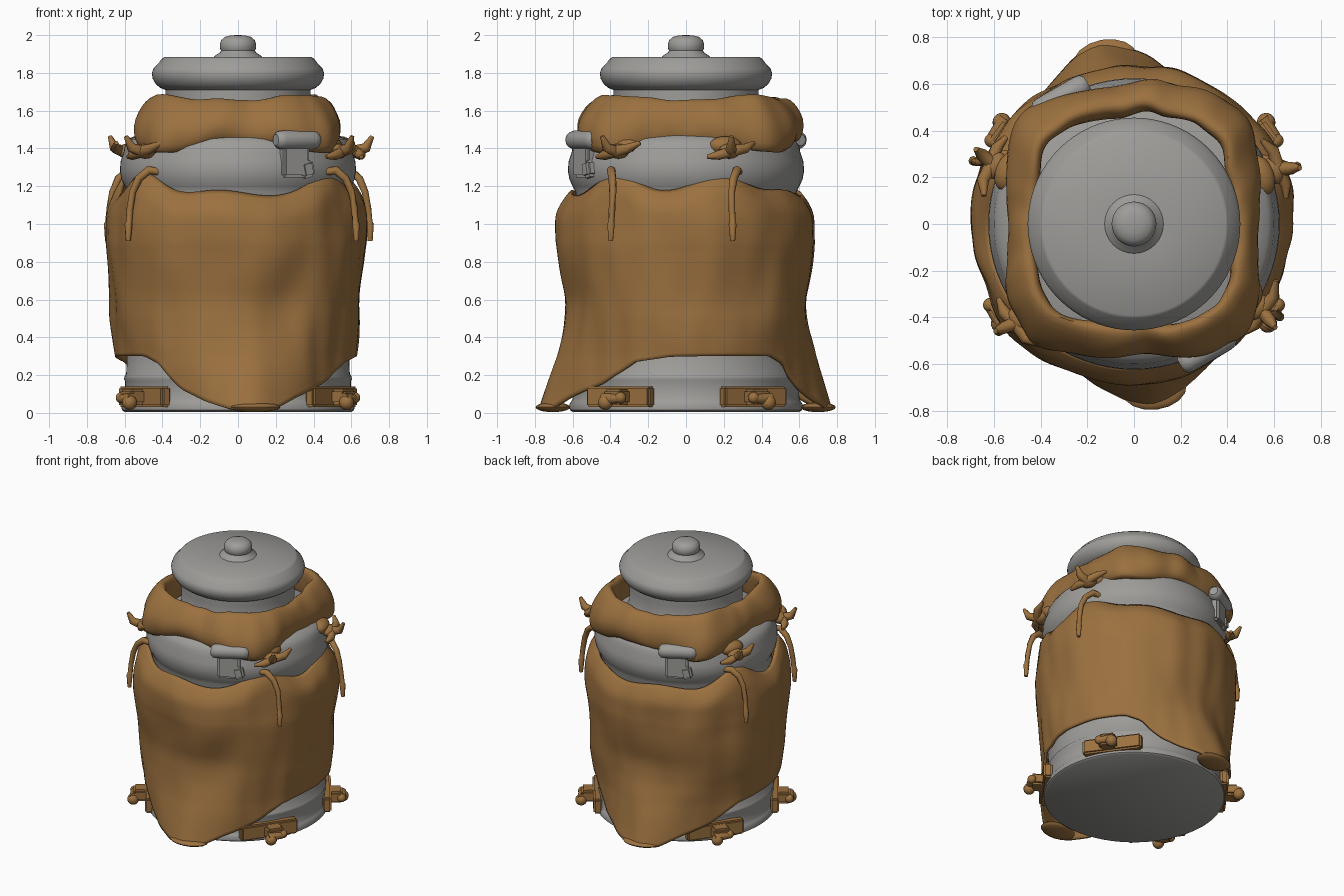
import bpy, bmesh, math
from math import sin, cos, pi, radians, exp
from mathutils import Vector, Matrix, noise

if "Cube" in bpy.data.objects:
    bpy.data.objects.remove(bpy.data.objects["Cube"])


def material(name, rgb):
    m = bpy.data.materials.new(name)
    m.diffuse_color = (*rgb, 1)
    m.use_nodes = True
    m.node_tree.nodes["Principled BSDF"].inputs["Base Color"].default_value = m.diffuse_color
    return m


GRAY = material("gray metal", (0.34, 0.335, 0.32))
BROWN = material("brown cloth", (0.33, 0.165, 0.05))


def finish(name, bm, mat, angle=40):
    bmesh.ops.recalc_face_normals(bm, faces=bm.faces[:])
    me = bpy.data.meshes.new(name)
    bm.to_mesh(me)
    bm.free()
    me.materials.append(mat)
    for p in me.polygons:
        p.use_smooth = True
    me.set_sharp_from_angle(angle=radians(angle))
    ob = bpy.data.objects.new(name, me)
    bpy.context.collection.objects.link(ob)
    return ob


def loft(bm, rings, wrap=False, caps=False):
    """Skin a list of closed point rings."""
    vs = [[bm.verts.new(p) for p in r] for r in rings]
    n = len(vs[0])
    for i in range(len(vs) - (0 if wrap else 1)):
        a, b = vs[i], vs[(i + 1) % len(vs)]
        for j in range(n):
            k = (j + 1) % n
            bm.faces.new((a[j], a[k], b[k], b[j]))
    if caps:
        bm.faces.new(vs[0])
        bm.faces.new(vs[-1])


def lathe(name, profile, mat, n=72):
    bm = bmesh.new()
    loft(bm, [[(r * cos(2 * pi * j / n), r * sin(2 * pi * j / n), z) for j in range(n)]
              for r, z in profile], caps=True)
    return finish(name, bm, mat)


def tube(bm, pts, radii, n=8):
    pts = [Vector(p) for p in pts]
    rings = []
    for i, p in enumerate(pts):
        d = (pts[min(i + 1, len(pts) - 1)] - pts[max(i - 1, 0)]).normalized()
        q = Vector((0, 0, 1)).rotation_difference(d)
        rings.append([p + q @ Vector((radii[i] * cos(2 * pi * j / n),
                                      radii[i] * sin(2 * pi * j / n), 0)) for j in range(n)])
    loft(bm, rings, caps=True)


def box(bm, mat, loc, size, bevel=0.015):
    g = bmesh.ops.create_cube(bm, size=1, matrix=mat @ Matrix.Translation(loc) @ Matrix.Diagonal((*size, 1)))
    edges = list({e for v in g["verts"] for e in v.link_edges})
    bmesh.ops.bevel(bm, geom=edges, offset=bevel, segments=2, affect='EDGES')


def ball(bm, mat, loc, size):
    bmesh.ops.create_uvsphere(bm, u_segments=16, v_segments=10, radius=1,
                              matrix=mat @ Matrix.Translation(loc) @ Matrix.Diagonal((*size, 1)))


def frame(deg, r, z):
    """Local x runs along the tangent, local y points outward."""
    return Matrix.Rotation(radians(deg - 90), 4, 'Z') @ Matrix.Translation((0, r, z))


def interp(table, x):
    for (a, u), (b, v) in zip(table, table[1:]):
        if x <= b:
            return u + (v - u) * max(0, (x - a) / (b - a))
    return table[-1][1]


def turn(a, deg):
    """Signed angle in degrees from deg to direction a (radians)."""
    return (math.degrees(a) - deg + 180) % 360 - 180


def apart(a, deg):
    return abs(turn(a, deg))


# Metal can, lid and knob
lathe("can_body", [(0.60, 0.005), (0.615, 0.015), (0.618, 0.045), (0.608, 0.06), (0.60, 0.075),
                   (0.597, 0.165), (0.603, 0.18), (0.601, 0.195), (0.592, 0.205), (0.587, 0.35),
                   (0.585, 1.17), (0.60, 1.2), (0.617, 1.235), (0.625, 1.28), (0.622, 1.33),
                   (0.605, 1.38), (0.60, 1.41), (0.575, 1.45), (0.50, 1.48), (0.40, 1.50),
                   (0.385, 1.52), (0.385, 1.67)], GRAY)
lathe("lid", [(0.37, 1.655), (0.385, 1.665), (0.385, 1.71), (0.41, 1.72), (0.435, 1.74),
              (0.452, 1.77), (0.456, 1.80), (0.447, 1.825), (0.42, 1.852), (0.405, 1.873),
              (0.392, 1.883), (0.10, 1.885)], GRAY)
lathe("lid_knob", [(0.13, 1.88), (0.12, 1.893), (0.095, 1.908), (0.09, 1.918), (0.095, 1.93),
                   (0.096, 1.95), (0.09, 1.972), (0.07, 1.99), (0.04, 1.998), (0.01, 2.0)], GRAY, 32)

# Cloth sack with wavy top edge and two tails drawn to the ground
TIES = (-34, 21, 157, 220)
TAILS = (-83, 100)
SACK_R = [(0, 0.625), (0.3, 0.64), (0.5, 0.665), (0.7, 0.678), (0.9, 0.688), (1.05, 0.682), (1.15, 0.67), (1.3, 0.655)]
HEM_CCW = [(9, 0.02), (20, 0.08), (39, 0.155), (48, 0.21), (58, 0.27), (75, 0.295), (95, 0.30)]
HEM_CW = [(9, 0.02), (20, 0.06), (33, 0.125), (40, 0.19), (46, 0.26), (56, 0.30), (95, 0.30)]


def sack_top(a):
    return 1.165 + 0.1 * sum(exp(-(apart(a, t) / 17) ** 2) for t in TIES) + 0.015 * sin(7 * a + 1)


def sack_point(a, t):
    s = min((turn(a, k) for k in TAILS), key=abs)
    d = abs(s)
    blend = max(0, min(1, (d - 70) / 20))
    low = interp(HEM_CCW if s > 0 else HEM_CW, d) * (1 - blend) + 0.30 * blend
    z = low + (sack_top(a) - low) * t
    r = interp(SACK_R, z)
    r += 0.165 * exp(-(d / 25) ** 1.7) * max(0, 1 - z / 0.62) ** 1.35
    r -= 0.045 * exp(-(d / 40) ** 2) * exp(-((z - 0.52) / 0.22) ** 2)
    r += 0.03 * noise.noise((2.2 * cos(a), 2.2 * sin(a), 2.4 * z)) * min(1, 4 * t * (1 - t) + 0.2)
    r += 0.012 * noise.noise((5 * cos(a) + 9, 5 * sin(a), 2.5 * z))
    s = max(0, (t - 0.86) / 0.14)
    r += (0.612 - r) * s ** 2.4
    return (r * cos(a) - 0.012, r * sin(a), z)


bm = bmesh.new()
N, M = 144, 48
loft(bm, [[sack_point(2 * pi * j / N, i / M) for j in range(N)] for i in range(M + 1)])
sack = finish("cloth_sack", bm, BROWN, 70)
mod = sack.modifiers.new("thickness", 'SOLIDIFY')
mod.thickness = 0.02
mod.offset = -1

# Flattened hem at the foot of each tail
bm = bmesh.new()
for t in TAILS:
    ball(bm, frame(t, 0.71, 0.03), (0, 0, 0), (0.14, 0.092, 0.026))
finish("tail_hems", bm, BROWN)

# Squarish rolled collar around the neck
SECTION = [(0.0, 1.49), (-0.005, 1.55), (-0.04, 1.615), (-0.08, 1.655), (-0.115, 1.662),
           (-0.14, 1.635), (-0.15, 1.57), (-0.14, 1.465), (-0.07, 1.425), (-0.02, 1.43)]


def collar_ring(a):
    c, s = cos(a), sin(a)
    b = 0.565 if s < 0 else 0.57 + 0.05 * exp(-(apart(a, 90) / 22) ** 2)
    R = (abs(c / 0.55) ** 4.7 + abs(s / b) ** 4.7) ** (-1 / 4.7)
    corner = abs(sin(2 * a)) ** 3
    ring = []
    for dr, z in SECTION:
        up = (z - 1.43) / 0.235
        w = noise.noise((4 * c, 4 * s, 5 * z))
        r = R + dr + 0.03 * w - 0.045 * corner * up + 0.01 * corner * exp(-((up - 0.45) / 0.3) ** 2)
        z += corner * (0.03 * up - 0.05 * (1 - up)) + 0.02 * noise.noise((3 * c + 5, 3 * s, 1))
        ring.append((r * c, r * s, z))
    return ring


bm = bmesh.new()
loft(bm, [collar_ring(2 * pi * i / 128) for i in range(128)], wrap=True)
collar = finish("cloth_collar", bm, BROWN, 80)
mod = collar.modifiers.new("smooth", 'SUBSURF')
mod.levels = mod.render_levels = 1

# Knots with loose ends at the collar, and cords hanging over the sack
for i, t in enumerate(TIES):
    f = frame(t, 0.66, 1.385)
    bm = bmesh.new()
    ball(bm, f, (0, -0.02, 0), (0.06, 0.045, 0.04))
    ball(bm, f, (0, -0.08, 0.03), (0.09, 0.06, 0.05))
    for pts in ([(0, 0, 0), (0.07, 0.01, -0.02), (0.13, -0.01, -0.03)],
                [(0, 0, 0), (-0.08, 0.01, 0.015), (-0.14, -0.02, 0.045)],
                [(0, 0, 0), (0.02, 0.06, 0.02), (0.03, 0.09, 0.08)]):
        tube(bm, [f @ Vector(p) for p in pts], (0.032, 0.027, 0.011))
    finish("knot_%d" % (i + 1), bm, BROWN, 60)
    bm = bmesh.new()
    f = frame(t, 0, 0)
    side = 1 if i in (1, 3) else -1
    path = [(-0.07, 0.60, 1.275), (-0.04, 0.65, 1.285), (-0.005, 0.69, 1.24), (0.015, 0.715, 1.17),
            (0.02, 0.73, 1.08), (0.02, 0.737, 1.01), (0.02, 0.74, 1.0), (0.02, 0.742, 0.91)]
    tube(bm, [f @ Vector((side * x, y, z)) for x, y, z in path],
         (0.02, 0.023, 0.021, 0.019, 0.018, 0.017, 0.021, 0.013))
    finish("cord_%d" % (i + 1), bm, BROWN, 60)

# Metal clasps on the shoulder: roller, two cheeks and a lever
for i, t in enumerate((-60, 120)):
    f = frame(t, 0.625, 1.37)
    bm = bmesh.new()
    tube(bm, [f @ Vector((x, 0.0, 0.075)) for x in (-0.13, -0.115, -0.09, 0.09, 0.115, 0.13)],
         (0.03, 0.046, 0.05, 0.05, 0.046, 0.03), 16)
    box(bm, f, (0.01, -0.01, -0.025), (0.16, 0.06, 0.20))
    box(bm, f @ Matrix.Rotation(radians(12), 4, 'Y'), (-0.04, 0.0, -0.09), (0.075, 0.06, 0.09))
    finish("clasp_%d" % (i + 1), bm, GRAY)

# Brown latches around the base, each with a bracket pointing outward
for i, t in enumerate((-35, 36, 144, 215)):
    f = frame(t, 0.605, 0.085)
    bm = bmesh.new()
    box(bm, f, (0, 0, 0), (0.41, 0.06, 0.11), 0.012)
    side = 1 if t in (36, 215) else -1
    box(bm, f, (side * 0.02, 0.06, 0), (0.12, 0.10, 0.085), 0.015)
    tube(bm, [f @ Vector((side * x, 0.105, -0.01)) for x in (-0.04, 0.01, 0.07)], (0.03, 0.028, 0.022), 12)
    ball(bm, f, (side * -0.02, 0.11, -0.03), (0.04, 0.04, 0.04))
    ball(bm, f, (side * 0.07, 0.10, -0.005), (0.03, 0.03, 0.03))
    finish("base_latch_%d" % (i + 1), bm, BROWN)
